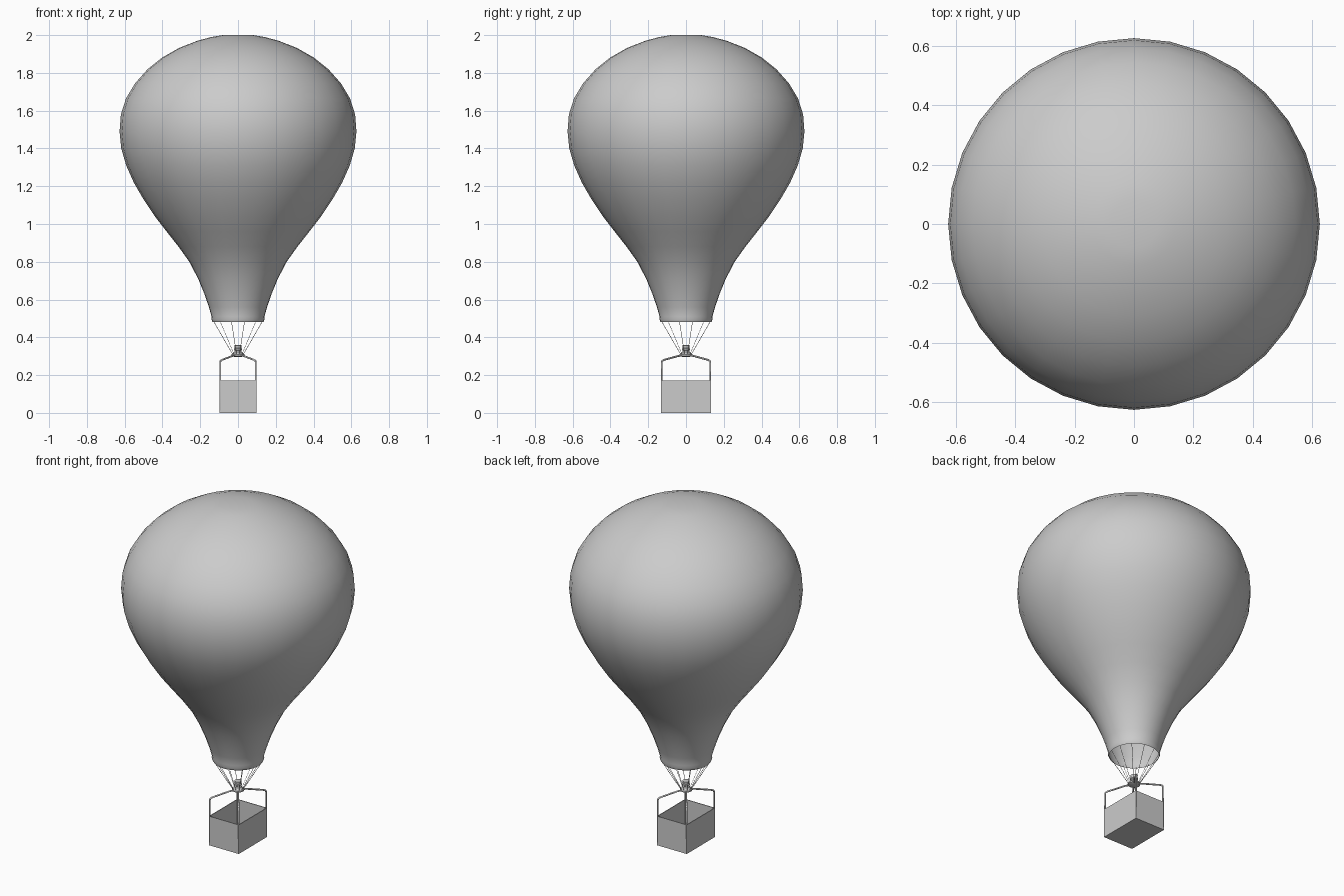
import bpy, bmesh
from math import sin, cos, pi
from mathutils import Vector

if "Cube" in bpy.data.objects:
    bpy.data.objects.remove(bpy.data.objects["Cube"])


def new_object(name, bm, smooth=None):
    mesh = bpy.data.meshes.new(name)
    bmesh.ops.recalc_face_normals(bm, faces=bm.faces)
    bm.to_mesh(mesh)
    bm.free()
    ob = bpy.data.objects.new(name, mesh)
    bpy.context.collection.objects.link(ob)
    if smooth:
        bpy.ops.object.select_all(action='DESELECT')
        ob.select_set(True)
        bpy.context.view_layer.objects.active = ob
        bpy.ops.object.shade_smooth_by_angle(angle=smooth)
    return ob


def lathe(name, profile, sides, angle, cap_bottom=False):
    bm = bmesh.new()
    rings = [[bm.verts.new((r * cos(2 * pi * i / sides), r * sin(2 * pi * i / sides), z))
              for i in range(sides)] for r, z in profile]
    for a, b in zip(rings, rings[1:]):
        for i in range(sides):
            j = (i + 1) % sides
            bm.faces.new((a[i], a[j], b[j], b[i]))
    bm.faces.new(rings[-1])
    if cap_bottom:
        bm.faces.new(rings[0][::-1])
    return new_object(name, bm, angle)


def tubes(name, paths, radius, resolution):
    cu = bpy.data.curves.new(name, 'CURVE')
    cu.dimensions = '3D'
    cu.bevel_depth = radius
    cu.bevel_resolution = resolution
    cu.use_fill_caps = True
    for path in paths:
        sp = cu.splines.new('POLY')
        sp.points.add(len(path) - 1)
        for p, co in zip(sp.points, path):
            p.co = (*co, 1)
    ob = bpy.data.objects.new(name, cu)
    bpy.context.collection.objects.link(ob)
    return ob


# Envelope, open at the mouth
lathe("envelope", [
    (.134, .48), (.141, .495), (.140, .51), (.154, .56), (.178, .63), (.211, .71),
    (.258, .80), (.315, .88), (.378, .96), (.440, 1.04), (.500, 1.13), (.552, 1.22),
    (.592, 1.31), (.618, 1.40), (.627, 1.49), (.620, 1.58), (.593, 1.665),
    (.545, 1.745), (.478, 1.82), (.400, 1.882), (.310, 1.933), (.215, 1.970),
    (.140, 1.990), (.080, 2.0)], 32, 0.7)

# Basket: open box with thin walls
HX, HY, TOP, WALL = .098, .133, .172, .006
bm = bmesh.new()
bmesh.ops.create_cube(bm, size=1)
for v in bm.verts:
    v.co = Vector((v.co.x * 2 * HX, v.co.y * 2 * HY, (v.co.z + .5) * TOP))
lid = [f for f in bm.faces if f.normal.z > .9]
bmesh.ops.inset_region(bm, faces=lid, thickness=WALL)
ext = bmesh.ops.extrude_face_region(bm, geom=lid)
bmesh.ops.delete(bm, geom=lid, context='FACES_ONLY')
bmesh.ops.translate(bm, vec=(0, 0, .012 - TOP),
                    verts=[e for e in ext["geom"] if isinstance(e, bmesh.types.BMVert)])
new_object("basket", bm)

# Four corner posts bending in to the burner
frame = []
for sx in (-1, 1):
    for sy in (-1, 1):
        x, y = sx * (HX - .004), sy * (HY - .004)
        frame.append([(x, y, .012), (x, y, .268), (x * .98, y * .98, .275),
                      (x * .92, y * .92, .280), (x * .30, y * .30, .302), (0, 0, .304)])
tubes("burner_frame", frame, .005, 1)

# Burner
lathe("burner", [(.018, .296), (.034, .302), (.034, .310), (.020, .322), (.018, .330),
                 (.022, .334), (.022, .341), (.017, .343), (.019, .358), (.014, .360)],
      16, 0.6, True)

# Twelve ropes from mouth to burner
ropes = []
for i in range(12):
    a = (i + .5) * pi / 6
    ropes.append([(.028 * cos(a), .028 * sin(a), .308), (.137 * cos(a), .137 * sin(a), .49)])
tubes("ropes", ropes, .0013, 0)
